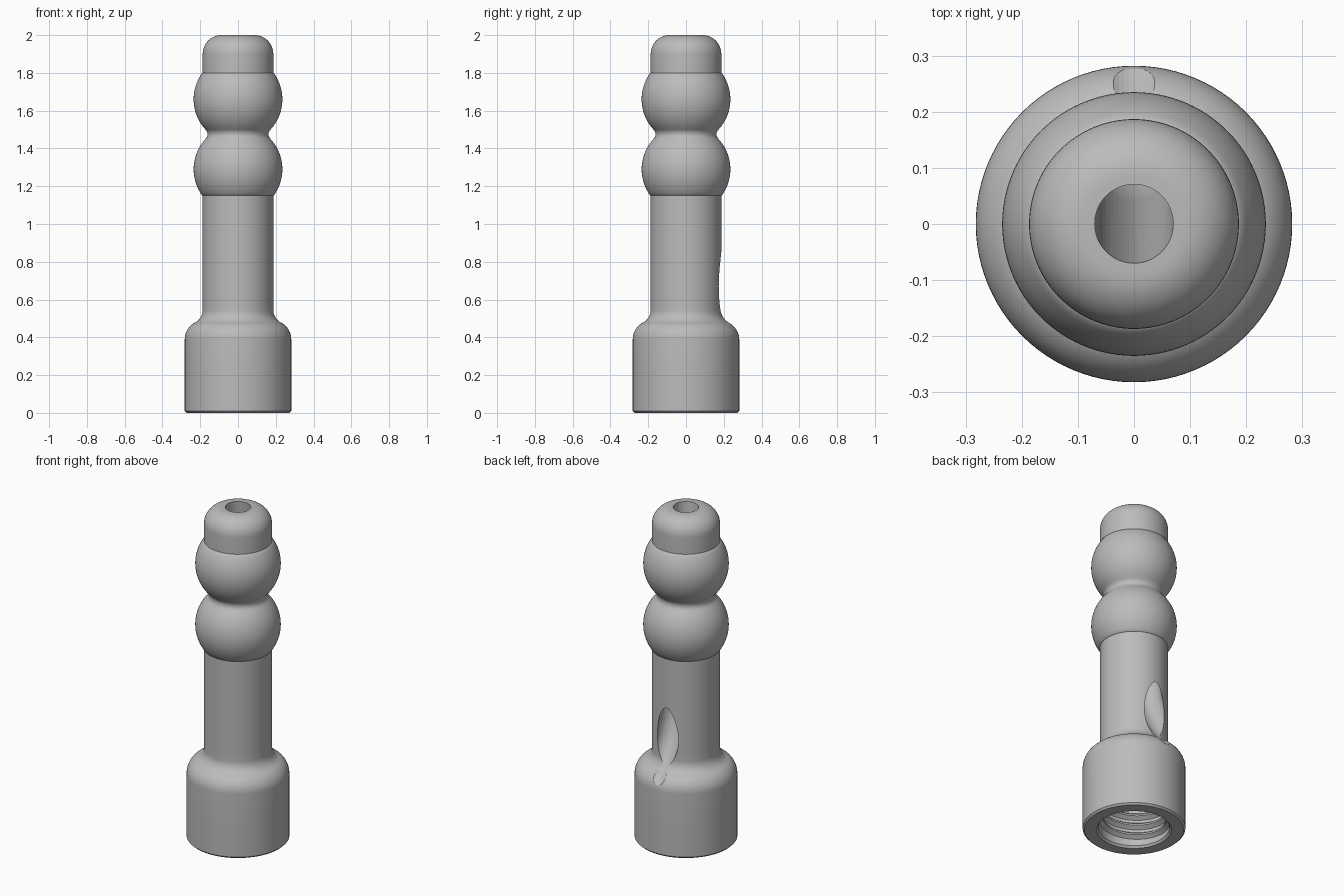
import bpy, bmesh
from math import sin, cos, pi, radians, sqrt
from mathutils import Vector

if "Cube" in bpy.data.objects:
    bpy.data.objects.remove(bpy.data.objects["Cube"], do_unlink=True)

grey = bpy.data.materials.new("plain_grey")
grey.use_nodes = True
grey.diffuse_color = (0.5, 0.5, 0.5, 1)
grey.node_tree.nodes["Principled BSDF"].inputs["Base Color"].default_value = (0.5, 0.5, 0.5, 1)

SEG = 96


def skin(name, rings):
    """Join closed rings of points into a capped solid."""
    bm = bmesh.new()
    loops = [[bm.verts.new(p) for p in ring] for ring in rings]
    for a, b in zip(loops, loops[1:]):
        n = len(a)
        for i in range(n):
            j = (i + 1) % n
            bm.faces.new((a[i], a[j], b[j], b[i]))
    bm.faces.new(loops[0])
    bm.faces.new(loops[-1])
    bmesh.ops.recalc_face_normals(bm, faces=bm.faces)
    mesh = bpy.data.meshes.new(name)
    bm.to_mesh(mesh)
    bm.free()
    mesh.materials.append(grey)
    obj = bpy.data.objects.new(name, mesh)
    bpy.context.collection.objects.link(obj)
    return obj


def arc(cr, cz, radius, start, end, steps):
    """Profile points on an arc, angles in degrees from outward."""
    angles = [radians(start + (end - start) * i / steps) for i in range(steps + 1)]
    return [(cr + radius * cos(a), cz + radius * sin(a)) for a in angles]


def circle(radius, z):
    return [(radius * cos(2 * pi * i / SEG), radius * sin(2 * pi * i / SEG), z)
            for i in range(SEG)]


def smooth(obj):
    bpy.ops.object.select_all(action='DESELECT')
    obj.select_set(True)
    bpy.context.view_layer.objects.active = obj
    bpy.ops.object.shade_smooth_by_angle(angle=radians(30))


# Turned outline, from the tip down to the foot and up into the socket
column, ball, foot, waist = 0.187, 0.235, 0.282, 0.035
upper, lower = 1.66, 1.29
middle = (upper + lower) / 2
waist_r = sqrt((ball + waist) ** 2 - (upper - middle) ** 2)
tilt = 43.3                       # where the waist fillet meets the balls
profile = arc(0.087, 1.9, 0.1, 90, 0, 12)
profile += [(column, 1.8)]
profile += arc(0, upper, ball, 36, -tilt, 20)
profile += arc(waist_r, middle, waist, 180 - tilt, 180 + tilt, 8)[1:-1]
profile += arc(0, lower, ball, tilt, -36, 20)
profile += [(column, 1.15 - 0.05 * i) for i in range(12)]
profile += arc(0.262, 0.545, 0.075, 180, 242.7, 9)
profile += arc(0.182, 0.39, 0.1, 62.7, 0, 9)[1:]
profile += [(foot, 0.2), (foot, 0.01), (foot - 0.01, 0)]
profile += [(0.205, 0), (0.195, 0.012), (0.195, 0.36), (0.01, 0.42)]
body = skin("turned_body", [circle(r, z) for r, z in profile])

# Slanted air channel that bends out through the back
BORE, BEND, LEAN = 0.07, 0.635, 0.1
start_y, start_z = 0.112, 0.885
path = [(start_y + (start_z - z) * LEAN, z, LEAN) for z in (2.1, 1.6, 1.2)]
for i in range(41):
    a = LEAN + (1.3 - LEAN) * i / 40
    path.append((start_y + BEND * (cos(LEAN) - cos(a)),
                 start_z - BEND * (sin(a) - sin(LEAN)), a))
rings = []
for y, z, a in path:
    across = Vector((0, cos(a), sin(a)))
    rings.append([Vector((0, y, z)) + across * BORE * cos(t) + Vector((BORE * sin(t), 0, 0))
                  for t in (2 * pi * i / 48 for i in range(48))])
cutter = skin("channel_cutter", rings)
cutter.hide_render = True
cut = body.modifiers.new("channel", 'BOOLEAN')
cut.operation = 'DIFFERENCE'
cut.solver = 'EXACT'
cut.object = cutter
smooth(body)
bpy.ops.object.modifier_apply(modifier="channel")
bpy.data.objects.remove(cutter, do_unlink=True)
smooth(body)

# Screw thread inside the socket
PITCH, TURNS = 0.06, 5
rings = []
for i in range(SEG * TURNS + 1):
    a = 2 * pi * i / SEG
    z = 0.035 + PITCH * i / SEG
    rings.append([(r * cos(a), r * sin(a), z + dz)
                  for r, dz in ((0.2, -0.025), (0.172, -0.005), (0.172, 0.005), (0.2, 0.025))])
smooth(skin("socket_thread", rings))
